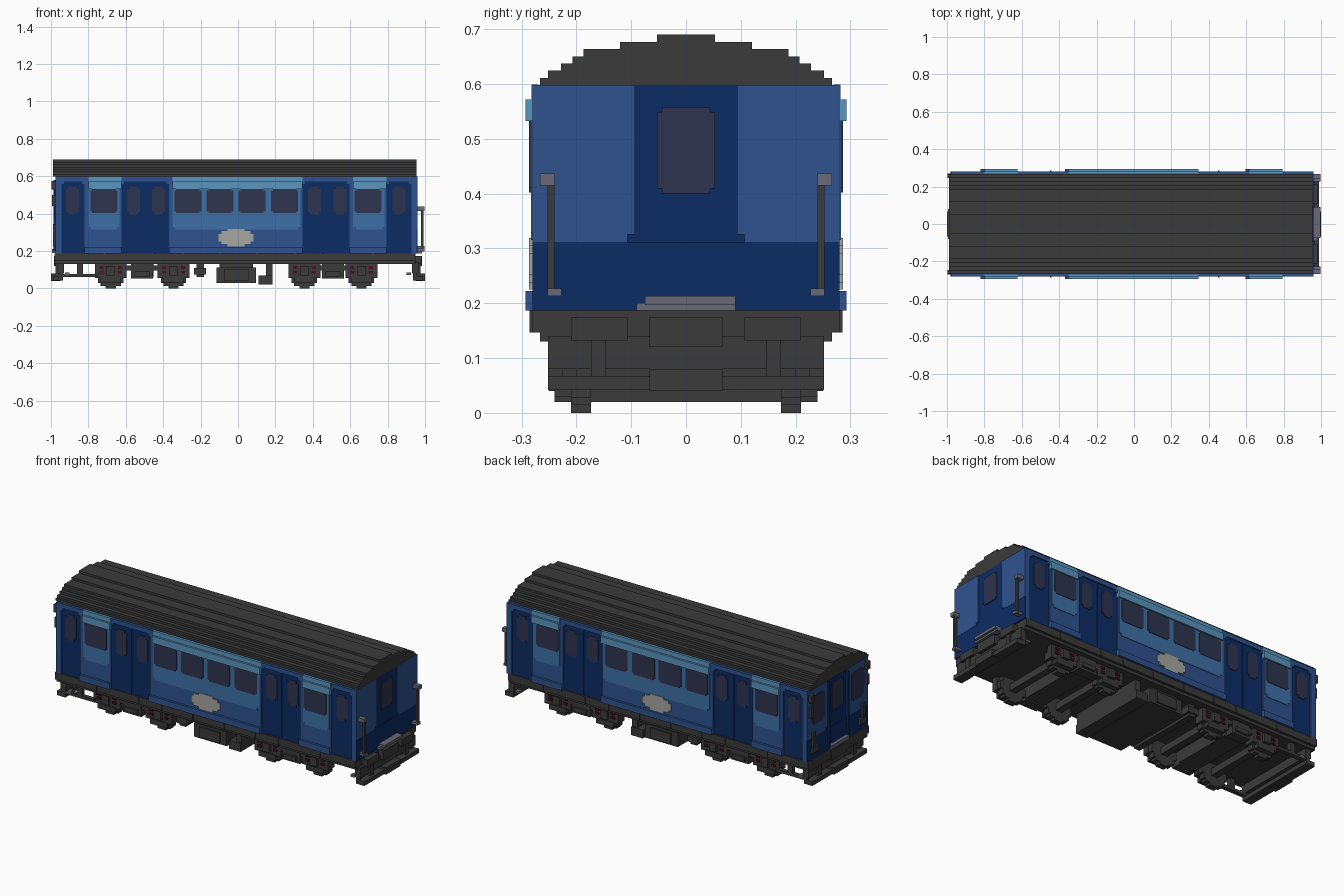
import bpy, bmesh, math

if "Cube" in bpy.data.objects:
    bpy.data.objects.remove(bpy.data.objects["Cube"])


def material(name, rgb):
    m = bpy.data.materials.new(name)
    m.use_nodes = True
    m.diffuse_color = (*rgb, 1)
    b = m.node_tree.nodes["Principled BSDF"]
    b.inputs["Base Color"].default_value = (*rgb, 1)
    b.inputs["Roughness"].default_value = 0.8
    return m


DARK = material("charcoal", (0.043, 0.043, 0.043))
NAVY = material("navy blue", (0.0037, 0.025, 0.127))
MID = material("mid blue", (0.028, 0.086, 0.275))
PANEL = material("panel blue", (0.048, 0.165, 0.38))
LIGHT = material("light blue", (0.10, 0.30, 0.52))
GLASS = material("dark glass", (0.027, 0.033, 0.078))
GREY = material("steel grey", (0.138, 0.144, 0.188))
SILVER = material("pale silver", (0.38, 0.38, 0.36))
RED = material("dark red", (0.085, 0.003, 0.018))


def finish(name, bm, mat):
    bmesh.ops.recalc_face_normals(bm, faces=bm.faces)
    me = bpy.data.meshes.new(name)
    bm.to_mesh(me)
    bm.free()
    me.materials.append(mat)
    ob = bpy.data.objects.new(name, me)
    bpy.context.collection.objects.link(ob)
    return ob


def boxes(name, items, mat, mirror=True):
    """Boxes given as (x0, x1, y0, y1, z0, z1), optionally repeated at -y."""
    bm = bmesh.new()
    for x0, x1, y0, y1, z0, z1 in items:
        for s in ((1, -1) if mirror else (1,)):
            r = bmesh.ops.create_cube(bm, size=1)
            for v in r["verts"]:
                c = v.co
                c.x = x0 + (x1 - x0) * (c.x + .5)
                c.y = s * (y0 + (y1 - y0) * (c.y + .5))
                c.z = z0 + (z1 - z0) * (c.z + .5)
    return finish(name, bm, mat)


def notched(u0, u1, z0, z1, c, low=True, high=True):
    """Rectangle outline with square notches in its corners."""
    p = [(u0 + c, z0), (u1 - c, z0), (u1 - c, z0 + c), (u1, z0 + c)] if low else [(u0, z0), (u1, z0)]
    p += [(u1, z1 - c), (u1 - c, z1 - c), (u1 - c, z1), (u0 + c, z1),
          (u0 + c, z1 - c), (u0, z1 - c)] if high else [(u1, z1), (u0, z1)]
    if low:
        p += [(u0, z0 + c), (u0 + c, z0 + c)]
    return p


def plates(name, outlines, a, b, mat, axis="y", mirror=True):
    """Outlines extruded from depth a to b along the axis."""
    bm = bmesh.new()
    for pts in outlines:
        for s in ((1, -1) if mirror else (1,)):
            put = (lambda u, z, d: (u, s * d, z)) if axis == "y" else (lambda u, z, d: (d, s * u, z))
            f = bm.faces.new([bm.verts.new(put(u, z, a)) for u, z in pts])
            r = bmesh.ops.extrude_face_region(bm, geom=[f])
            for g in r["geom"]:
                if isinstance(g, bmesh.types.BMVert):
                    if axis == "y":
                        g.co.y = s * b
                    else:
                        g.co.x = b
    return finish(name, bm, mat)


X0, X1 = -.972, .955          # body ends
V = .0136                     # step size

# Roof in stepped layers
halves = [.266, .252, .228, .207, .187, .12, .053]
boxes("roof", [(-.988, X1, -h, h, .598 + i * .0131, .598 + (i + 1) * .0131)
               for i, h in enumerate(halves)], DARK, False)

# Body core and sides
boxes("body_core", [(X0, X1, -.266, .266, .187, .598)], NAVY, False)
bays = [(-.82, -.623), (-.37, .345), (.596, .794)]
posts = [(X0, -.944), (.928, X1)]
boxes("side_panels", [(a, b, .26, .28, .187, .598) for a, b in bays + posts]
      + [(X0, X1, .26, .28, .572, .598)]
      + [(a, b, .26, .293, .187, .222) for a, b in bays], MID)
plates("upper_panels", [notched(a + .02, b - .01, .315, .535, V, high=False) for a, b in bays],
       .279, .283, PANEL)
boxes("window_headers", [(a + .02, b, .27, .293, .532, .572) for a, b in bays]
      + [(a + .02, b, .27, .2815, .572, .5985) for a, b in bays], LIGHT)

# Doors, with notched heads
doors = [(-.944, -.82), (-.623, -.37), (.345, .596), (.794, .928)]
boxes("door_head_corners", [(x, x + V, .26, .28, .558, .575)
                            for a, b in doors for x in (a, b - V)], MID)
boxes("door_leaves", [(a, b, .26, .272, .187, .575) for a, b in doors], NAVY)
boxes("door_centre_strips", [(x - .005, x + .005, .27, .277, .187, .572) for x in (-.497, .470)], NAVY)
dw = [-.884, -.559, -.425, .409, .545, .861]
plates("door_windows", [notched(x - .035, x + .035, .395, .545, V) for x in dw], .27, .275, GLASS)
sw = [-.717, -.268, -.096, .075, .249, .695]
plates("side_windows", [notched(x - .072, x + .072, .402, .532, V * .7) for x in sw],
       .281, .286, GLASS)

# Stepped oval plate on each side
boxes("side_plate", [(-.01 - w, -.01 + w, .275, .286, .272 - h, .272 + h)
                     for w, h in ((.093, .02), (.078, .034), (.045, .047))], SILVER)

# Solebar and floor
boxes("underframe", [(-.982, .95, -.28, .28, .147, .188), (-.982, .95, -.266, .266, .13, .147)],
      DARK, False)
boxes("solebar_ribs", [(x, x + .008, .27, .285, .147, .187)
                       for x in (-.72, -.45, -.3, -.1, .1, .3, .45, .72)], DARK)


# Plain end at +x, matching painted end at -x
def end_panels(tag, x, d):
    plates(tag + "_panels", [[(.093, .325), (.107, .325), (.107, .312), (.28, .312),
                              (.28, .598), (.093, .598)]], x - d * .003, x + d * .005, MID, "x")
    boxes(tag + "_lower_panel", [(min(x, x + d * .004), max(x, x + d * .004), -.28, .28, .187, .312)],
          NAVY, False)
    plates(tag + "_door_window", [notched(-.053, .053, .40, .558, .009)], x - d * .002, x + d * .006,
           GLASS, "x", False)


end_panels("rear", X1, 1)
end_panels("cab", X0, -1)
plates("cab_windows", [notched(.125, .235, .385, .55, V)], X0, X0 - .009, GLASS, "x")
boxes("cab_door_frame", [(X0 - .015, X0, .08, .093, .2, .58)], NAVY)
boxes("cab_lamp_brackets", [(-.998, X0, .245, .27, .53, .575), (-.995, X0, .25, .265, .44, .5)], DARK)
boxes("cab_hoses", [(-.99, X0, .19, .245, .225, .26), (-.988, X0, .215, .24, .26, .345)], DARK)
boxes("cab_step", [(-.995, X0, -.08, .08, .19, .212)], GREY, False)

# End handrails and tread
boxes("rear_handrails", [(.978, .992, .24, .253, .215, .425)], DARK)
boxes("rear_handrail_brackets", [(X1, .998, .24, .266, .415, .437),
                                 (X1, .998, .227, .253, .213, .227)], GREY)
boxes("rear_tread", [(X1, .998, -.075, .09, .197, .213), (X1, .985, -.09, .09, .187, .2)],
      GREY, False)

# Buffer beams, couplers and steps
for tag, d in (("rear", 1), ("cab", -1)):
    span = lambda a, b: (d * a, d * b) if d > 0 else (d * b, d * a)
    boxes(tag + "_buffer_beam", [(*span(.93, .965), .0, .252, .08, .14),
                                 (*span(.94, .982), .107, .21, .132, .174),
                                 (*span(.95, .975), .147, .173, .065, .132),
                                 (*span(.94, .985), .0, .067, .12, .174),
                                 (*span(.95, 1.0), .0, .067, .04, .08),
                                 (*span(.935, .99), .0, .252, .042, .067),
                                 (*span(.935, .955), .225, .252, .042, .14)], DARK)
    boxes(tag + "_beam_fittings", [(*span(.90, .925), .225, .25, .072, .085)], GREY)
boxes("cab_guard_rails", [(-.94, -.75, .225, .25, .062, .078), (-.86, -.83, .225, .25, .062, .135)], DARK)

# Wheels as stepped discs, joined by axles
axles = [-.68, -.345, .355, .66]
R = .078
rows = []
for cx in axles:
    n = 11
    for i in range(n):
        z0, z1 = 2 * R * i / n, 2 * R * (i + 1) / n
        w = math.sqrt(R * R - ((z0 + z1) / 2 - R) ** 2)
        w = max(round(w / V) * V, V)
        rows.append((cx - w, cx + w, .173, .21, z0, z1))
boxes("wheels", rows, DARK)
boxes("axles", [(x - .02, x + .02, -.18, .18, .058, .098) for x in axles], DARK, False)

# Bogie frames, axle boxes and springs
boxes("bogie_frames", [(a - .085, b + .085, .205, .235, .095, .122)
                       for a, b in ((-.68, -.345), (.355, .66))], DARK)
boxes("axle_boxes", [(x - w, x + w, .2, y, z0, z1) for x in axles
                     for w, y, z0, z1 in ((.085, .235, .055, .135), (.055, .24, .03, .06),
                                          (.022, .252, .07, .12))], DARK)
boxes("spring_boxes", [(x - w, x + w, .18, y, z0, z1) for x in (-.513, .508)
                       for w, y, z0, z1 in ((.058, .24, .052, .13), (.04, .252, .065, .09))], DARK)
boxes("bolsters", [(x - .06, x + .06, -.19, .19, .06, .135) for x in (-.513, .508)], DARK, False)
boxes("brake_shoes", [(x + s * .05 - .011, x + s * .05 + .011, .21, .241, z, z + .014)
                      for x in axles for s in (-1, 1) for z in (.08, .105)], RED)

# Equipment under the floor
boxes("equipment_boxes", [(-.115, .095, -.24, .24, .03, .112), (-.1, .08, -.225, .225, .11, .135),
                          (.11, .185, -.24, .24, .02, .068), (.15, .185, -.23, .23, .06, .135),
                          (-.235, -.17, -.23, .23, .075, .11), (-.222, -.183, -.22, .22, .06, .135)],
      DARK, False)
boxes("equipment_lids", [(-.075, .055, .23, .25, .04, .1)], DARK)
